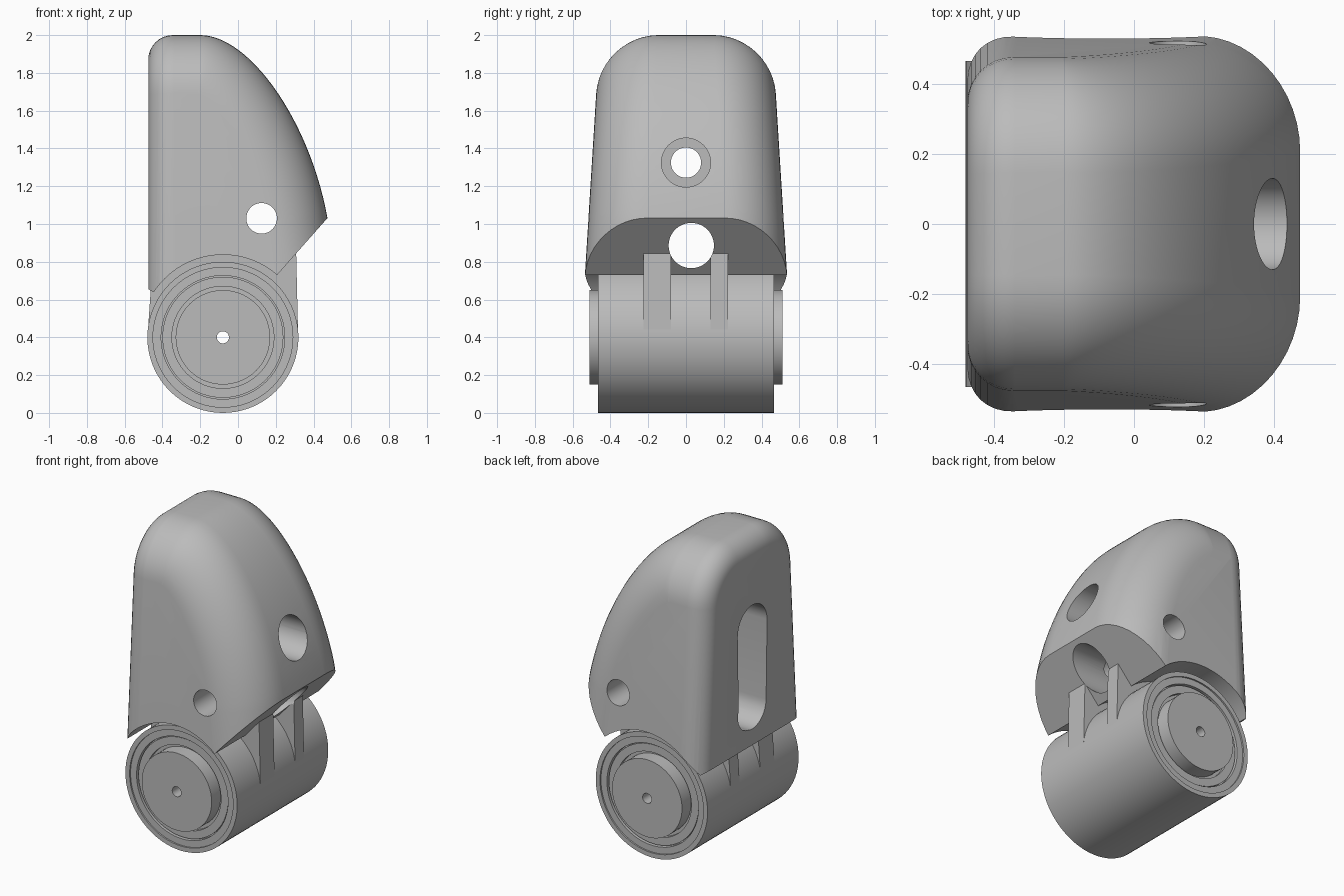
import bpy, bmesh
from math import sin, cos, pi, radians, hypot
from mathutils import Vector
from mathutils.geometry import interpolate_bezier

if "Cube" in bpy.data.objects:
    bpy.data.objects.remove(bpy.data.objects["Cube"])

grey = bpy.data.materials.new("plain grey")
grey.use_nodes = True
grey.diffuse_color = (0.5, 0.5, 0.5, 1)
grey.node_tree.nodes["Principled BSDF"].inputs["Base Color"].default_value = grey.diffuse_color

AXLE_X, AXLE_Z = -0.08, 0.4
BACK = -0.475


def finish(name, bm):
    bmesh.ops.recalc_face_normals(bm, faces=bm.faces)
    mesh = bpy.data.meshes.new(name)
    bm.to_mesh(mesh)
    bm.free()
    mesh.materials.append(grey)
    obj = bpy.data.objects.new(name, mesh)
    bpy.context.collection.objects.link(obj)
    return obj


def arc(cx, cz, r, start, end, n):
    return [(cx + r * cos(radians(start + (end - start) * i / n)),
             cz + r * sin(radians(start + (end - start) * i / n))) for i in range(n + 1)]


def circle(cx, cz, r):
    return arc(cx, cz, r, 0, 360, 48)[:-1]


def prism(name, outline, axis, low, high):
    """Extrude an upright outline along x or y."""
    bm = bmesh.new()
    place = (lambda p, d: (d, p[0], p[1])) if axis == "x" else (lambda p, d: (p[0], d, p[1]))
    ends = [[bm.verts.new(place(p, d)) for p in outline] for d in (low, high)]
    n = len(outline)
    for ring in ends:
        bm.faces.new(ring)
    for i in range(n):
        j = (i + 1) % n
        bm.faces.new((ends[0][i], ends[0][j], ends[1][j], ends[1][i]))
    return finish(name, bm)


def activate(obj):
    bpy.ops.object.select_all(action="DESELECT")
    obj.select_set(True)
    bpy.context.view_layer.objects.active = obj


def cut(obj, cutter):
    activate(obj)
    mod = obj.modifiers.new("cut", "BOOLEAN")
    mod.operation = "DIFFERENCE"
    mod.solver = "EXACT"
    mod.object = cutter
    bpy.ops.object.modifier_apply(modifier=mod.name)


def smooth(obj):
    activate(obj)
    bpy.ops.object.shade_smooth_by_angle(angle=radians(25))


def build_cover():
    # Spine runs from the top of the back, over the nose and down
    curve = interpolate_bezier(Vector((-0.2, 2, 0)), Vector((0.06, 2, 0)),
                               Vector((0.38, 1.55, 0)), Vector((0.474, 1.03, 0)), 28)
    spine = [(BACK, 2), (-0.34, 2)] + [(p.x, p.y) for p in curve] + [(0.505, 0.78), (0.515, 0.3)]
    normals = []
    for i, p in enumerate(spine):
        a, b = spine[max(i - 1, 0)], spine[min(i + 1, len(spine) - 1)]
        dx, dz = b[0] - a[0], b[1] - a[1]
        length = hypot(dx, dz)
        normals.append((dz / length, -dx / length))
    # Rounded edge: inset the spine while moving outwards, then mirror
    bm = bmesh.new()
    radius, steps = 0.31, 12
    rows = []
    for side in (1, -1):
        angles = [pi / 2 * k / steps for k in range(steps + 1)]
        for t in (reversed(angles) if side == 1 else angles):
            row = []
            for (x, z), (nx, nz) in zip(spine, normals):
                inset = radius * (1 - cos(t))
                px, pz = x + nx * inset, z + nz * inset
                half = 0.535 - 0.062 * (pz - 0.73)
                row.append(bm.verts.new((px, side * (half - radius * (1 - sin(t))), pz)))
            rows.append(row)
    for a, b in zip(rows, rows[1:]):
        for i in range(len(spine) - 1):
            bm.faces.new((a[i], a[i + 1], b[i + 1], b[i]))
    # Side walls down to a hidden base, back wall and base
    feet = []
    for row in (rows[0], rows[-1]):
        side = 1 if row[0].co.y > 0 else -1
        foot = bm.verts.new((BACK, side * 0.562, 0.3))
        feet.append(foot)
        bm.faces.new(row + [foot])
    back = bm.faces.new([r[0] for r in rows] + [feet[1], feet[0]])
    bm.faces.new([r[-1] for r in rows] + [feet[1], feet[0]])
    bmesh.ops.recalc_face_normals(bm, faces=bm.faces)
    edges = [e for e in back.edges if not all(v in feet for v in e.verts)]
    bmesh.ops.bevel(bm, geom=edges, offset=0.13, segments=8, profile=0.5,
                    affect="EDGES", clamp_overlap=False)
    return finish("cover", bm)


def build_wheel():
    # Half of the stepped hub section as (radius, distance from middle)
    half = [(0.032, 0.512), (0.25, 0.512), (0.25, 0.42), (0.27, 0.42), (0.27, 0.445),
            (0.32, 0.445), (0.32, 0.425), (0.327, 0.425), (0.327, 0.455), (0.37, 0.455),
            (0.37, 0.465), (0.4, 0.465)]
    section = half + [(r, -y) for r, y in reversed(half)]
    bm = bmesh.new()
    count = 72
    rings = [[bm.verts.new((AXLE_X + r * cos(2 * pi * k / count), y,
                            AXLE_Z + r * sin(2 * pi * k / count))) for k in range(count)]
             for r, y in section]
    for a, b in zip(rings, rings[1:] + rings[:1]):
        for k in range(count):
            j = (k + 1) % count
            bm.faces.new((a[k], a[j], b[j], b[k]))
    return finish("wheel", bm)


cover = build_cover()
wheel = build_wheel()

# Fins rising from the wheel into the cover
fin_outline = [(-0.478, 0.42), (0.318, 0.42), (0.308, 0.845), (-0.2, 0.845), (-0.46, 0.68)]
fins = [prism("left_fin", fin_outline, "y", 0.13, 0.222),
        prism("right_fin", fin_outline, "y", -0.225, -0.08)]
for fin in fins:
    hub_clear = prism("fin_clearance", circle(AXLE_X, AXLE_Z, 0.38), "y", -1, 1)
    cut(fin, hub_clear)
    bpy.data.objects.remove(hub_clear)

# Cutters: underside, bolt holes, back slot and lower passage
underside = ([(0.8, 1.4)] + arc(AXLE_X, AXLE_Z, 0.437, 49, 147, 40)
             + [(BACK, 0.655), (-0.8, 0.83), (-0.8, 0), (0.8, 0)])
slot = arc(0, 1.41, 0.15, 0, 180, 20) + arc(0, 0.9, 0.14, 180, 360, 20)
cutters = [prism("underside_cutter", underside, "y", -1, 1),
           prism("side_hole_cutter", circle(0.125, 1.03, 0.081), "y", -1, 1),
           prism("nose_hole_cutter", circle(0, 1.325, 0.08), "x", -1, 1),
           prism("nose_recess_cutter", circle(0, 1.325, 0.13), "x", 0.1, 1),
           prism("back_slot_cutter", slot, "x", -1, -0.2)]
passage = prism("passage_cutter", circle(0.028, 0.886, 0.12), "x", -1, 1)
for cutter in cutters + [passage]:
    cut(cover, cutter)
for part in [wheel] + fins:
    cut(part, passage)
for cutter in cutters + [passage]:
    bpy.data.objects.remove(cutter)

for part in [cover, wheel] + fins:
    smooth(part)
